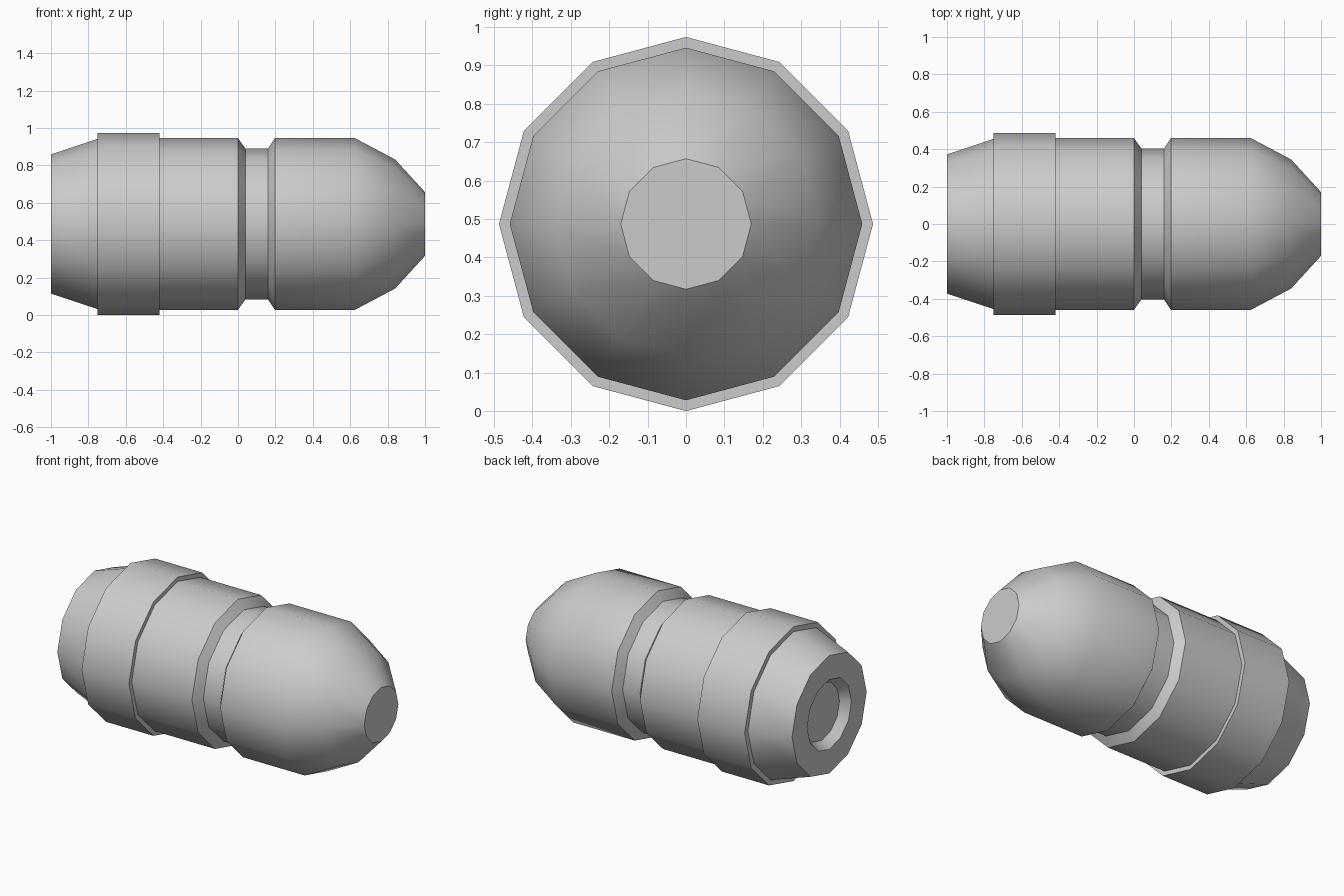
import bpy, bmesh, math

cube = bpy.data.objects.get("Cube")
if cube:
    bpy.data.objects.remove(cube, do_unlink=True)

SIDES = 12
AXIS_Z = 0.487

grey = bpy.data.materials.new("plain grey")
grey.use_nodes = True
colour = (0.6, 0.6, 0.6, 1)
grey.diffuse_color = colour
grey.node_tree.nodes["Principled BSDF"].inputs["Base Color"].default_value = colour


def lathe(name, profile, cap_start=False, cap_end=False):
    """Turn an (x, radius) profile around the long axis."""
    bm = bmesh.new()
    rings = []
    for x, r in profile:
        angles = [math.tau * i / SIDES for i in range(SIDES)]
        rings.append([bm.verts.new((x, r * math.cos(a), r * math.sin(a))) for a in angles])
    for low, high in zip(rings, rings[1:]):
        for i in range(SIDES):
            j = (i + 1) % SIDES
            bm.faces.new((low[i], low[j], high[j], high[i]))
    if cap_start:
        bm.faces.new(rings[0][::-1])
    if cap_end:
        bm.faces.new(rings[-1])
    mesh = bpy.data.meshes.new(name)
    bm.to_mesh(mesh)
    bm.free()
    mesh.materials.append(grey)
    obj = bpy.data.objects.new(name, mesh)
    obj.location.z = AXIS_Z
    bpy.context.collection.objects.link(obj)
    bpy.ops.object.select_all(action="DESELECT")
    obj.select_set(True)
    bpy.context.view_layer.objects.active = obj
    bpy.ops.object.shade_smooth_by_angle(angle=math.radians(35))


# Tapered tail with a shallow recess in its end
lathe("tail", [(-0.945, 0.18), (-1, 0.22), (-1, 0.372), (-0.75, 0.455)], cap_start=True)
# Raised band with a small step at each end
lathe("raised_band", [(-0.75, 0.455), (-0.75, 0.487), (-0.42, 0.487), (-0.42, 0.459)])
# Straight body
lathe("body", [(-0.42, 0.459), (0, 0.459)])
# Groove with sloped walls
lathe("groove", [(0, 0.459), (0.04, 0.403), (0.16, 0.403), (0.197, 0.459)])
# Rounded nose with a flat tip
lathe("nose", [(0.197, 0.459), (0.625, 0.459), (0.84, 0.345), (1, 0.17)], cap_end=True)
